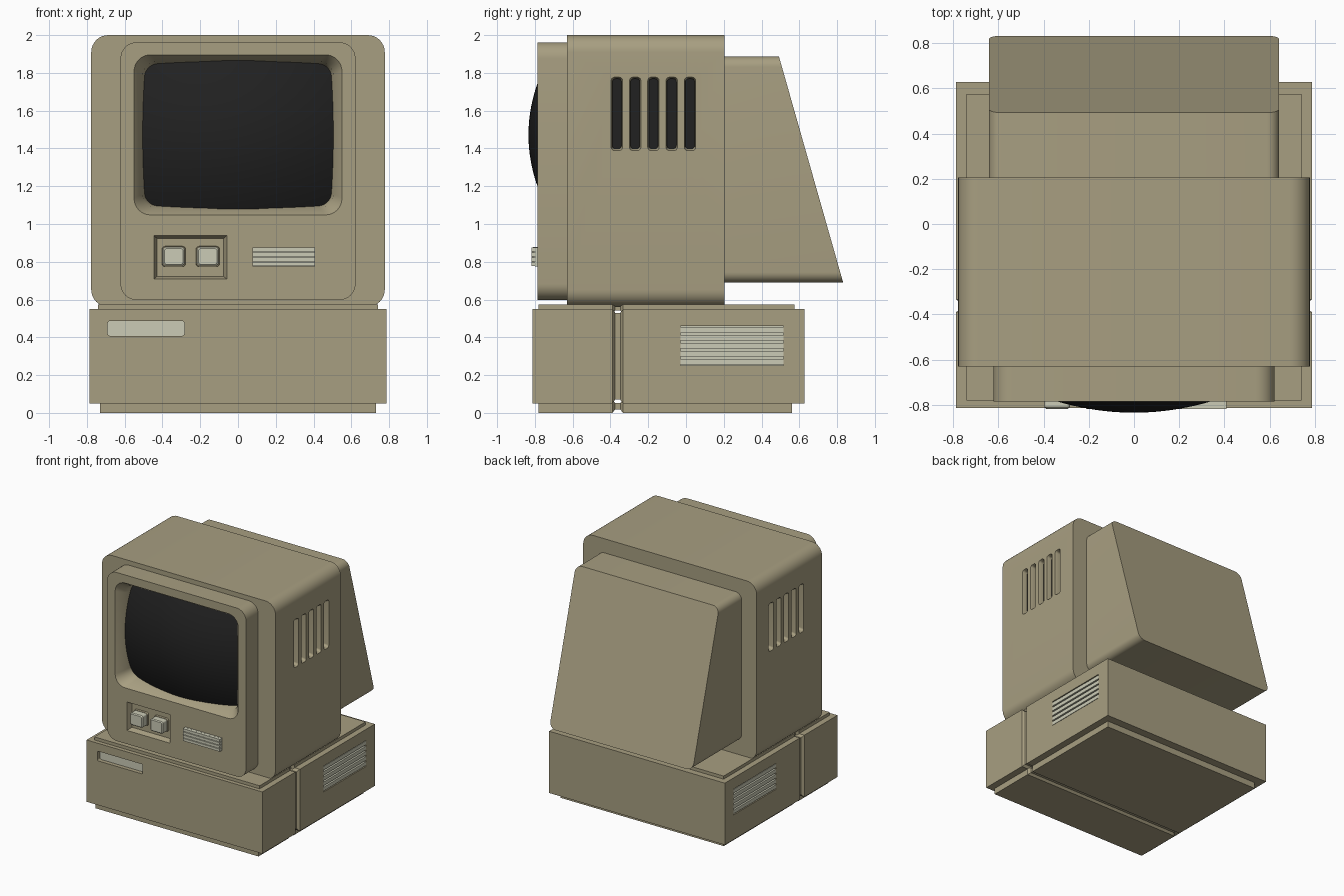
import bpy, bmesh, math

if "Cube" in bpy.data.objects:
    bpy.data.objects.remove(bpy.data.objects["Cube"])


def material(name, rgb):
    m = bpy.data.materials.new(name)
    m.diffuse_color = (*rgb, 1)
    m.use_nodes = True
    m.node_tree.nodes["Principled BSDF"].inputs["Base Color"].default_value = m.diffuse_color
    return m


BEIGE = material("warm beige plastic", (0.39, 0.345, 0.22))
PALE = material("pale grey plastic", (0.60, 0.60, 0.47))
DARK = material("dark glass", (0.015, 0.015, 0.015))


def outline(u, v, hu, hv, r, seg=8):
    """Rectangle outline with rounded corners (r = 0 gives four points)."""
    if r == 0:
        return [(u + hu, v + hv), (u - hu, v + hv), (u - hu, v - hv), (u + hu, v - hv)]
    pts = []
    for i, (su, sv) in enumerate([(1, 1), (-1, 1), (-1, -1), (1, -1)]):
        for k in range(seg + 1):
            a = math.pi / 2 * (i + k / seg)
            pts.append((u + su * (hu - r) + r * math.cos(a),
                        v + sv * (hv - r) + r * math.sin(a)))
    return pts


def finish(bm, name, mat, smooth=False):
    bmesh.ops.recalc_face_normals(bm, faces=bm.faces)
    me = bpy.data.meshes.new(name)
    bm.to_mesh(me)
    bm.free()
    me.materials.append(mat)
    ob = bpy.data.objects.new(name, me)
    bpy.context.collection.objects.link(ob)
    if smooth:
        shade(ob)
    return ob


def activate(ob):
    bpy.ops.object.select_all(action='DESELECT')
    ob.select_set(True)
    bpy.context.view_layer.objects.active = ob


def shade(ob):
    activate(ob)
    bpy.ops.object.shade_smooth_by_angle(angle=math.radians(30))


def loft(name, sections, mat=BEIGE, axis='y', smooth=False):
    """Closed solid through sections (u, v, half_u, half_v, radius, depth)."""
    bm = bmesh.new()
    rings = []
    for u, v, hu, hv, r, w in sections:
        ring = []
        for a, b in outline(u, v, hu, hv, r):
            d = w(b) if callable(w) else w
            ring.append(bm.verts.new((a, d, b) if axis == 'y' else (d, a, b)))
        rings.append(ring)
    n = len(rings[0])
    for p, q in zip(rings, rings[1:]):
        for i in range(n):
            bm.faces.new((p[i], p[(i + 1) % n], q[(i + 1) % n], q[i]))
    bm.faces.new(rings[0])
    bm.faces.new(rings[-1])
    return finish(bm, name, mat, smooth)


def box(name, x0, x1, y0, y1, z0, z1, mat=BEIGE):
    c = ((x0 + x1) / 2, (z0 + z1) / 2, abs(x1 - x0) / 2, (z1 - z0) / 2, 0)
    return loft(name, [(*c, y0), (*c, y1)], mat)


def cut(ob, cutter):
    cutter.hide_render = True
    mod = ob.modifiers.new("cut", 'BOOLEAN')
    mod.operation, mod.solver, mod.object = 'DIFFERENCE', 'EXACT', cutter
    activate(ob)
    bpy.ops.object.modifier_apply(modifier=mod.name)
    bpy.data.objects.remove(cutter)


# Base tiers, each with a shallow groove running round it
def tier(name, hx, y0, y1, z0, z1, d=0.02):
    full = (0, (z0 + z1) / 2, hx, (z1 - z0) / 2, 0)
    thin = (0, (z0 + z1) / 2, hx - d, (z1 - z0) / 2 - min(d, (z1 - z0) / 4), 0)
    return loft(name, [(*full, y0), (*full, -0.39), (*thin, -0.375),
                       (*thin, -0.348), (*full, -0.333), (*full, y1)])


tier("base_plinth", 0.73, -0.78, 0.56, 0, 0.07)
base = tier("base_case", 0.787, -0.813, 0.627, 0.05, 0.55)
tier("base_top_plate", 0.74, -0.78, 0.575, 0.53, 0.575)

# Disk slot in the base front
slot = (-0.487, 0.447, 0.203, 0.039, 0.012)
cut(base, loft("slot_cutter", [(*slot, -0.9), (*slot, -0.775)]))
box("disk_slot_panel", -0.692, -0.282, -0.78, -0.76, 0.406, 0.488, PALE)

# Slatted vents on both sides of the base
for s, side in ((1, "right"), (-1, "left")):
    cut(base, box("vent_cutter", s * 0.76, s * 0.9, -0.03, 0.515, 0.25, 0.46))
    box("base_vent_back_" + side, s * 0.755, s * 0.764, -0.03, 0.515, 0.25, 0.46, PALE)
    for i in range(5):
        z = 0.271 + i * 0.042
        box(f"base_vent_slat_{side}_{i}", s * 0.76, s * 0.784, -0.03, 0.515,
            z - 0.015, z + 0.015, PALE)

# Monitor body with five dark cooling slots on each side
shell = (0, 1.281, 0.777, 0.719, 0.09)
body = loft("monitor_body", [(*shell, -0.63), (*shell, 0.205)])
for s, side in ((1, "right"), (-1, "left")):
    for i in range(5):
        y = -0.366 + i * 0.0968
        cut(body, loft("slot_cutter", [(y, 1.582, 0.034, 0.2, 0.02, s * 0.79),
                                       (y, 1.584, 0.024, 0.185, 0.016, s * 0.755),
                                       (y, 1.584, 0.024, 0.185, 0.016, s * 0.72)],
                       axis='x'))
        floor = (y, 1.584, 0.025, 0.186, 0.016)
        loft(f"cooling_slot_{side}_{i}", [(*floor, s * 0.735), (*floor, s * 0.715)],
             DARK, 'x')
shade(body)

# Rear housing with a sloping back
rear = (0, 1.288, 0.642, 0.598, 0.055)
loft("rear_housing", [(*rear, 0.19), (*rear, lambda z: 0.832 - (z - 0.69) * 0.284)],
     smooth=True)

# Front bezel with a tapered screen opening and a button well
panel = (0, 1.28, 0.622, 0.682, 0.085)
bezel = loft("front_bezel", [(*panel, -0.785), (*panel, -0.62)])
cut(bezel, loft("screen_cutter", [(0, 1.472, 0.558, 0.43, 0.09, -0.795),
                                  (0, 1.472, 0.505, 0.388, 0.075, -0.725),
                                  (0, 1.472, 0.49, 0.372, 0.065, -0.64)]))
cut(bezel, loft("well_cutter", [(-0.252, 0.823, 0.195, 0.117, 0, -0.79),
                                (-0.252, 0.823, 0.176, 0.1, 0, -0.745)]))
shade(bezel)

# Bulging screen glass
bm = bmesh.new()
bmesh.ops.create_grid(bm, x_segments=32, y_segments=32, size=1)
for v in bm.verts:
    x, z = v.co.x * 0.53, v.co.y * 0.41
    v.co = (x, -0.834 + 0.43 * x * x + 0.64 * z * z, z + 1.472)
glass = finish(bm, "screen_glass", DARK)
if glass.data.polygons[0].normal.y > 0:
    glass.data.flip_normals()
shade(glass)

# Two push buttons in the well, each on a beige collar
for i, x in enumerate((-0.34, -0.16)):
    c = (x, 0.828)
    loft(f"button_collar_{i}", [(*c, 0.063, 0.055, 0.016, -0.74),
                                (*c, 0.060, 0.052, 0.016, -0.76)])
    loft(f"push_button_{i}", [(*c, 0.056, 0.049, 0.014, -0.74),
                              (*c, 0.056, 0.049, 0.014, -0.81),
                              (*c, 0.049, 0.042, 0.012, -0.817)], PALE, smooth=True)

# Raised grille beside the buttons
box("grille_back", 0.078, 0.408, -0.8, -0.77, 0.776, 0.876, PALE)
for i in range(4):
    z = 0.787 + i * 0.026
    box(f"grille_slat_{i}", 0.078, 0.408, -0.818, -0.79, z - 0.0105, z + 0.0105, PALE)
